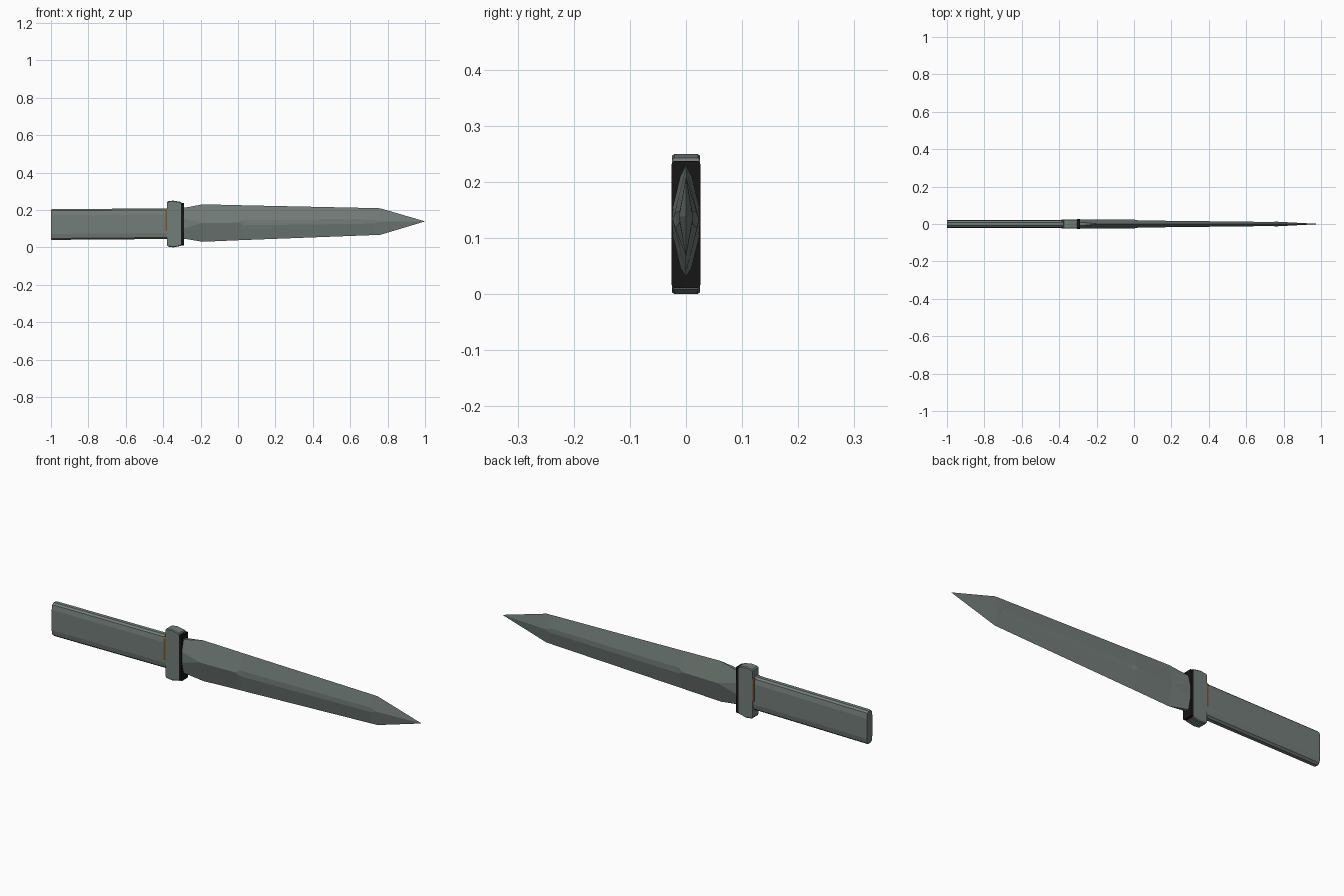
import bpy, bmesh

if "Cube" in bpy.data.objects:
    bpy.data.objects.remove(bpy.data.objects["Cube"])


def material(name, rgb):
    m = bpy.data.materials.new(name)
    m.diffuse_color = (*rgb, 1)
    m.use_nodes = True
    m.node_tree.nodes["Principled BSDF"].inputs["Base Color"].default_value = m.diffuse_color
    return m


STEEL = material("grey green steel", (0.17, 0.205, 0.19))
BLACK = material("black band", (0.008, 0.008, 0.008))
BROWN = material("brown ring", (0.19, 0.085, 0.03))


def loft(name, rings, mat):
    """Skin equal-length rings of points and cap both ends."""
    bm = bmesh.new()
    loops = [[bm.verts.new(p) for p in r] for r in rings]
    n = len(rings[0])
    for a, b in zip(loops, loops[1:]):
        for i in range(n):
            j = (i + 1) % n
            bm.faces.new((a[i], a[j], b[j], b[i]))
    bm.faces.new(loops[0][::-1])
    bm.faces.new(loops[-1])
    bmesh.ops.remove_doubles(bm, verts=bm.verts, dist=0.0003)
    bmesh.ops.recalc_face_normals(bm, faces=bm.faces)
    me = bpy.data.meshes.new(name)
    bm.to_mesh(me)
    bm.free()
    me.materials.append(mat)
    ob = bpy.data.objects.new(name, me)
    bpy.context.collection.objects.link(ob)
    return ob


def section(x, zc, quarter):
    """Mirror a quarter outline (y, z), listed from side to top, into a full ring."""
    up = quarter + [(-y, z) for y, z in reversed(quarter)]
    down = [(-y, -z) for y, z in up]
    return [(x, y, zc + z) for y, z in up + down]


# Blade: x, centre z, half height, half thickness, half flat width, half edge width
stations = [
    (-0.31, 0.129, 0.083, 0.022, 0.030, 0.010),
    (-0.285, 0.129, 0.083, 0.023, 0.026, 0.009),
    (-0.19, 0.130, 0.100, 0.025, 0.0, 0.0),
    (0.00, 0.132, 0.094, 0.0235, 0.0, 0.0),
    (0.025, 0.132, 0.093, 0.019, 0.014, 0.0),
    (0.73, 0.138, 0.072, 0.011, 0.011, 0.0),
    (0.76, 0.138, 0.071, 0.0125, 0.0, 0.0),
    (1.00, 0.139, 0.0, 0.0, 0.0, 0.0),
]
loft("blade", [section(x, zc, [(t, f), (e, h)]) for x, zc, h, t, f, e in stations], STEEL)


# Handle: flat-sided grip with chamfered corners
def grip(x, zc, s=1.0):
    q = [(0.0225, 0.050), (0.018, 0.074), (0.009, 0.082)]
    return section(x, zc, [(y * s, z * s) for y, z in q])


loft("handle", [grip(-1.0, 0.122, 0.97), grip(-0.994, 0.122),
                grip(-0.36, 0.127)], STEEL)

# Brown ring between handle and guard
ring_q = [(0.0238, 0.052), (0.019, 0.060)]
loft("ring", [section(x, 0.145, ring_q) for x in (-0.388, -0.37)], BROWN)

# Guard: rounded side profile given thickness along y
outline = [(-0.38, 0.012), (-0.374, 0.004), (-0.345, 0.0), (-0.305, 0.008), (-0.298, 0.02),
           (-0.298, 0.23), (-0.305, 0.243), (-0.345, 0.25), (-0.374, 0.247), (-0.38, 0.24)]


def slab(y, s):
    return [(-0.34 + (x + 0.34) * s, y, 0.125 + (z - 0.125) * s) for x, z in outline]


loft("guard", [slab(-0.025, 0.97), slab(-0.021, 1), slab(0.021, 1), slab(0.025, 0.97)], STEEL)

# Black band on the blade side of the guard
band_q = [(0.0255, 0.06), (0.0255, 0.108), (0.022, 0.113)]
loft("guard_band", [section(x, 0.124, band_q) for x in (-0.304, -0.29)], BLACK)
